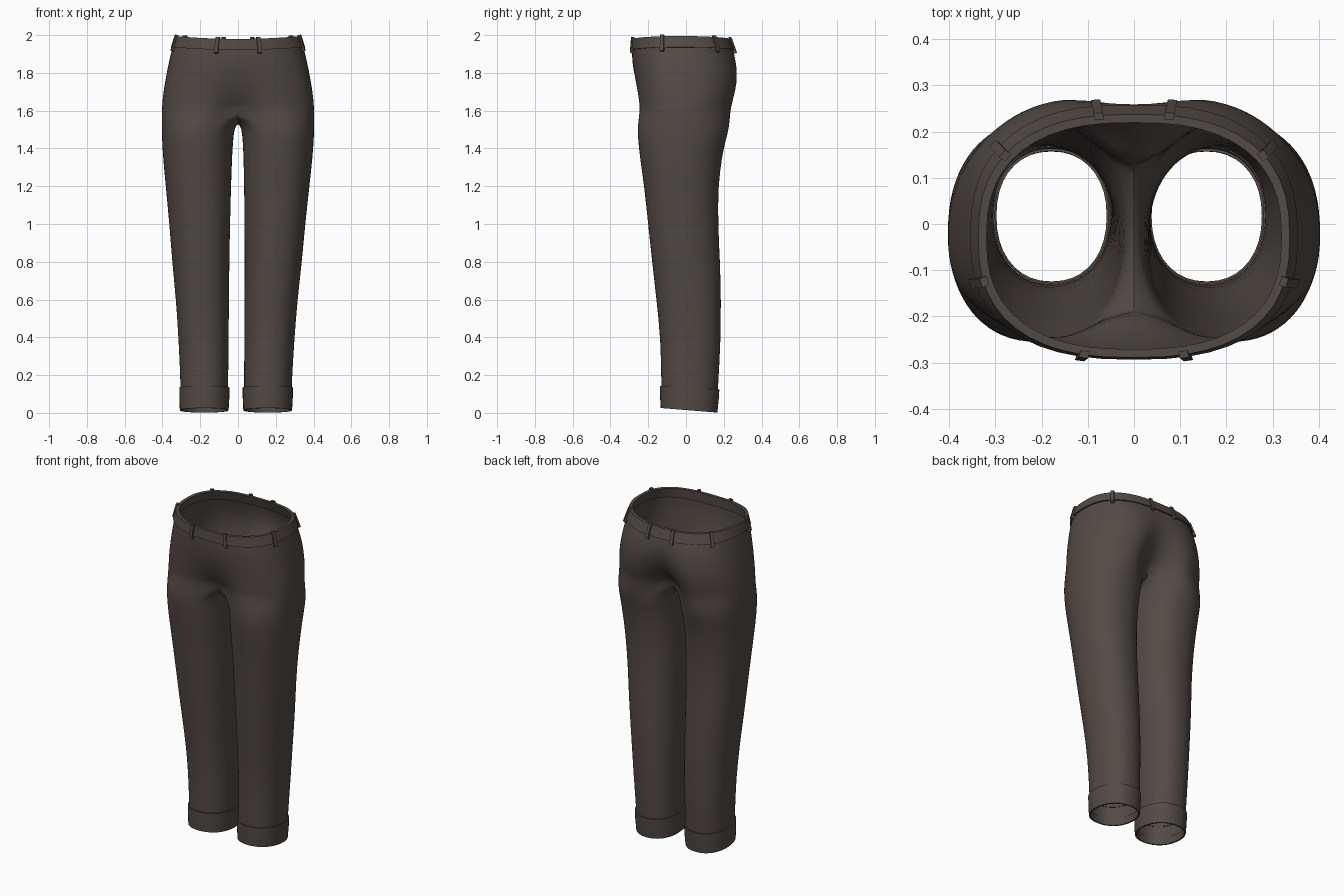
import bpy, bmesh, math
from mathutils import Vector

if "Cube" in bpy.data.objects:
    bpy.data.objects.remove(bpy.data.objects["Cube"])

OUT, INN = 24, 12            # segments on the outer arc and the inner thigh
CROTCH = 1.60

# leg sections: height, inner x, outer x, front y, back y
LEG = [(0.02, .043, .293, -.130, .162), (0.14, .042, .294, -.131, .170),
       (0.38, .041, .306, -.134, .184), (0.60, .041, .322, -.157, .186),
       (0.80, .040, .344, -.180, .181), (1.00, .038, .360, -.201, .170),
       (1.20, .034, .381, -.222, .171), (1.35, .030, .396, -.244, .190),
       (1.44, .025, .402, -.254, .210), (1.51, .018, .404, -.259, .230)]
# hip sections: height, half width, front y, back y, front dip, back dip
HIP = [(1.60, .404, -.262, .260, .090, .165), (1.67, .399, -.266, .276, .045, .105),
       (1.74, .389, -.274, .290, .016, .062), (1.82, .374, -.282, .288, .002, .030),
       (1.90, .357, -.287, .266, .000, .008), (1.96, .340, -.285, .243, .000, .000),
       (2.00, .330, -.283, .230, .000, .000)]


def lerp_row(table, z):
    for a, b in zip(table, table[1:]):
        if z <= b[0]:
            f = max(0, (z - a[0]) / (b[0] - a[0]))
            return [p + (q - p) * f for p, q in zip(a, b)]
    return list(table[-1])


def power(v, n):
    return math.copysign(abs(v) ** (2 / n), v)


def leg_point(z, ang, d=0.0):
    _, xi, xo, yf, yb = lerp_row(LEG, z)
    cx, rx = (xi + xo) / 2, (xo - xi) / 2 + d
    cy, ry = (yf + yb) / 2, (yb - yf) / 2 + d
    x = cx + rx * power(math.cos(ang), 2.2)
    y = cy + ry * power(math.sin(ang), 2.2)
    tilt = -0.083 * y * max(0, 1 - z / 0.5)          # hem hangs lower at the heel
    return Vector((x, y, z + tilt))


def hip_point(z, t, d=0.0):
    """t runs from 0 at the front centre to pi at the back centre."""
    _, w, yf, yb, df, db = lerp_row(HIP, z)
    yc = -0.03
    x = (w + d) * power(max(0, math.sin(t)), 2.5)
    c = -power(math.cos(t), 2.5)
    dip = math.exp(-(x / 0.10) ** 2)
    if c < 0:
        y = yc + c * (yc - yf + d) + df * dip
    else:
        y = yc + c * (yb + d - yc) - db * dip
    sag = -0.015 * (1 - (x / 0.34) ** 2) * max(0, min(1, (z - 1.8) / 0.15))
    return Vector((x, y, z + sag))


def leg_ring(z, d=0.0):
    n = OUT + INN
    start = -2 * math.pi / 3
    return [leg_point(z, start + 2 * math.pi * i / n, d) for i in range(n)]


def hip_arc(z, d=0.0):
    return [hip_point(z, math.pi * i / OUT, d) for i in range(OUT + 1)]


def place(p, side):
    return (side * p.x - 0.011 * max(0, 1 - p.z / 1.5), p.y, p.z)


cloth = bpy.data.materials.new("dark brown cloth")
cloth.diffuse_color = (0.085, 0.069, 0.060, 1)
cloth.use_nodes = True
cloth.node_tree.nodes["Principled BSDF"].inputs["Base Color"].default_value = cloth.diffuse_color


def finish(name, bm, angle=40):
    bmesh.ops.remove_doubles(bm, verts=bm.verts, dist=1e-4)
    bmesh.ops.recalc_face_normals(bm, faces=bm.faces)
    me = bpy.data.meshes.new(name)
    bm.to_mesh(me)
    bm.free()
    ob = bpy.data.objects.new(name, me)
    bpy.context.collection.objects.link(ob)
    me.materials.append(cloth)
    bpy.ops.object.select_all(action='DESELECT')
    ob.select_set(True)
    bpy.context.view_layer.objects.active = ob
    bpy.ops.object.shade_smooth_by_angle(angle=math.radians(angle))
    return ob


def skin(bm, rows, closed, side=1):
    """Bridge successive rows of points with quads."""
    vr = [[bm.verts.new(place(p, side)) for p in r] for r in rows]
    for a, b in zip(vr, vr[1:]):
        n = min(len(a), len(b))
        for i in range(n if closed else n - 1):
            j = (i + 1) % n
            f = [a[i], a[j], b[j], b[i]]
            bm.faces.new(f if side > 0 else f[::-1])
    return vr


# trousers: two legs that meet along the crotch and open into the hips
bm = bmesh.new()
for side in (1, -1):
    seat = hip_arc(CROTCH)
    front, back = seat[0], seat[-1]
    for i in range(1, INN):
        s = i / INN
        p = back.lerp(front, s)
        p.z = CROTCH - 0.065 * math.sin(math.pi * s)
        seat.append(p)
    rings = [leg_ring(r[0] + (0.02 if i == 0 else 0)) for i, r in enumerate(LEG)]
    lower = skin(bm, rings + [seat], True, side)
    skin(bm, [seat[:OUT + 1]] + [hip_arc(z) for z in (1.635, 1.67, 1.74, 1.82, 1.9, 1.965)],
         False, side)
trousers = finish("trousers", bm, 80)
sub = trousers.modifiers.new("smooth", 'SUBSURF')
sub.levels = sub.render_levels = 1

# turned-up cuffs
for side, label in ((1, "right"), (-1, "left")):
    bm = bmesh.new()
    profile = [(.06, -.006), (.015, -.005), (.015, .004), (.08, .007), (.135, .007), (.135, -.003)]
    skin(bm, [leg_ring(z, d) for z, d in profile], True, side)
    finish(label + "_cuff", bm)

# waistband
bm = bmesh.new()
profile = [(1.935, .001), (1.935, .008), (1.995, .006), (1.995, -.012), (1.935, -.012), (1.935, .001)]
for side in (1, -1):
    skin(bm, [hip_arc(z, d) for z, d in profile], False, side)
finish("waistband", bm)


def nearest_t(target):
    return min((math.pi * i / 400 for i in range(401)),
               key=lambda t: (hip_point(1.96, t).xy - Vector(target)).length)


# belt loops: narrow straps standing off the waistband
bm = bmesh.new()
for spot in ((.107, -.275), (.332, -.125), (.285, .155), (.078, .243)):
    t = nearest_t(spot)
    tang = hip_point(1.96, t + .02) - hip_point(1.96, t - .02)
    tang.z = 0
    tang = tang.normalized() * 0.010
    for side in (1, -1):
        strap = []
        for z, d in ((1.912, .001), (1.918, .016), (2.003, .013), (2.003, -.002)):
            c = hip_point(z, t, d)
            strap.append((c - tang, c + tang))
        vs = [[bm.verts.new(place(p, side)) for p in pair] for pair in strap]
        for k in range(4):
            a, b = vs[k], vs[(k + 1) % 4]
            bm.faces.new((a[0], a[1], b[1], b[0]))
        bm.faces.new([v[0] for v in vs])
        bm.faces.new([v[1] for v in vs][::-1])
finish("belt_loops", bm, 30)
